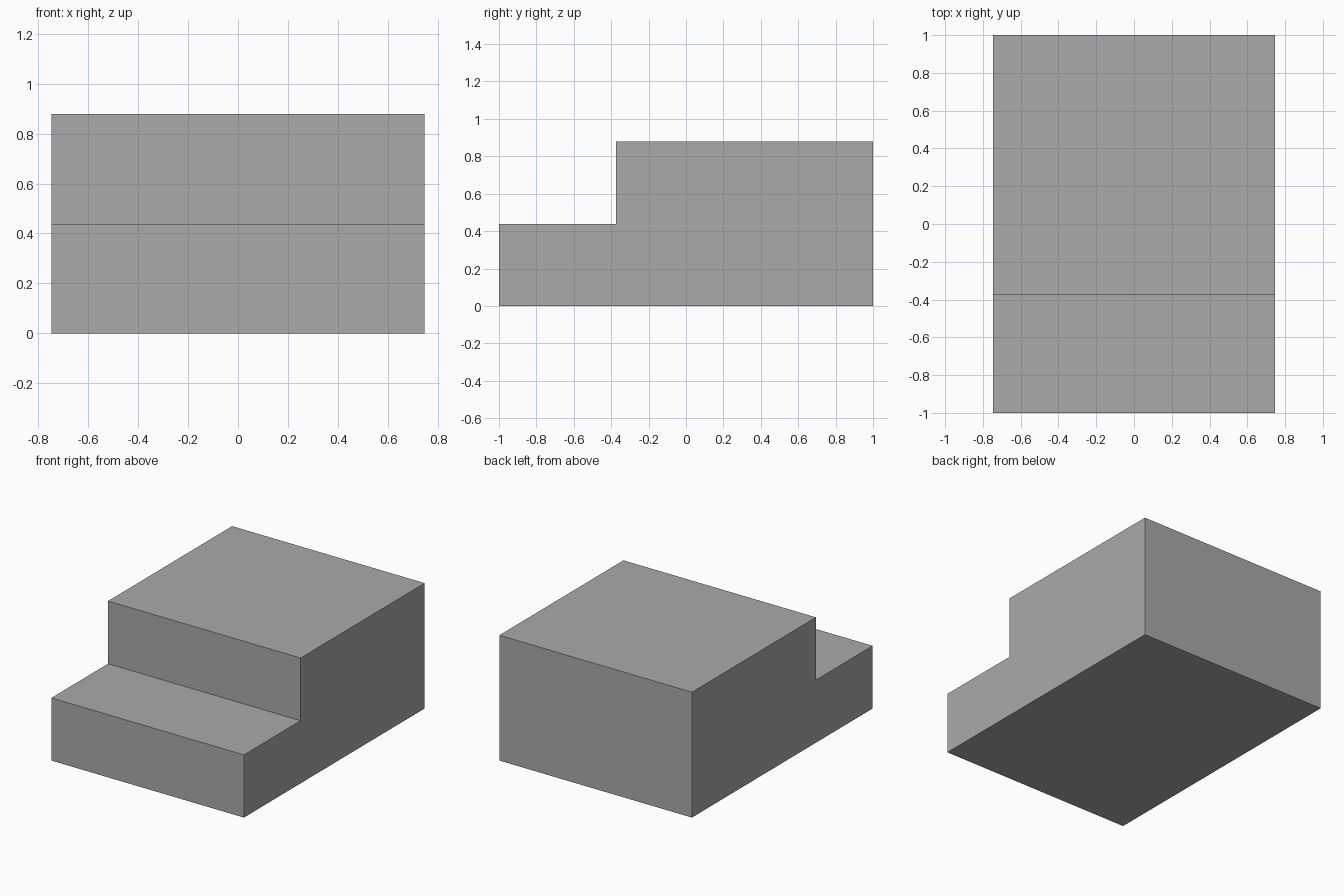
import bpy
import bmesh

if "Cube" in bpy.data.objects:
    bpy.data.objects.remove(bpy.data.objects["Cube"])

# Single grey material
grey = bpy.data.materials.new("grey")
grey.diffuse_color = (0.4, 0.4, 0.4, 1)
grey.use_nodes = True
grey.node_tree.nodes["Principled BSDF"].inputs["Base Color"].default_value = grey.diffuse_color

# Side profile (y, z) of the two-level step block, extruded along x
HALF_W, H, STEP_H, STEP_Y = 0.746, 0.878, 0.439, -0.373
profile = [(-1, 0), (1, 0), (1, H), (STEP_Y, H), (STEP_Y, STEP_H), (-1, STEP_H)]

bm = bmesh.new()
side = bm.faces.new([bm.verts.new((-HALF_W, y, z)) for y, z in profile])
result = bmesh.ops.extrude_face_region(bm, geom=[side])
moved = [v for v in result["geom"] if isinstance(v, bmesh.types.BMVert)]
bmesh.ops.translate(bm, verts=moved, vec=(2 * HALF_W, 0, 0))
bmesh.ops.recalc_face_normals(bm, faces=bm.faces)

mesh = bpy.data.meshes.new("step_block")
bm.to_mesh(mesh)
bm.free()
mesh.materials.append(grey)
bpy.context.collection.objects.link(bpy.data.objects.new("step_block", mesh))
